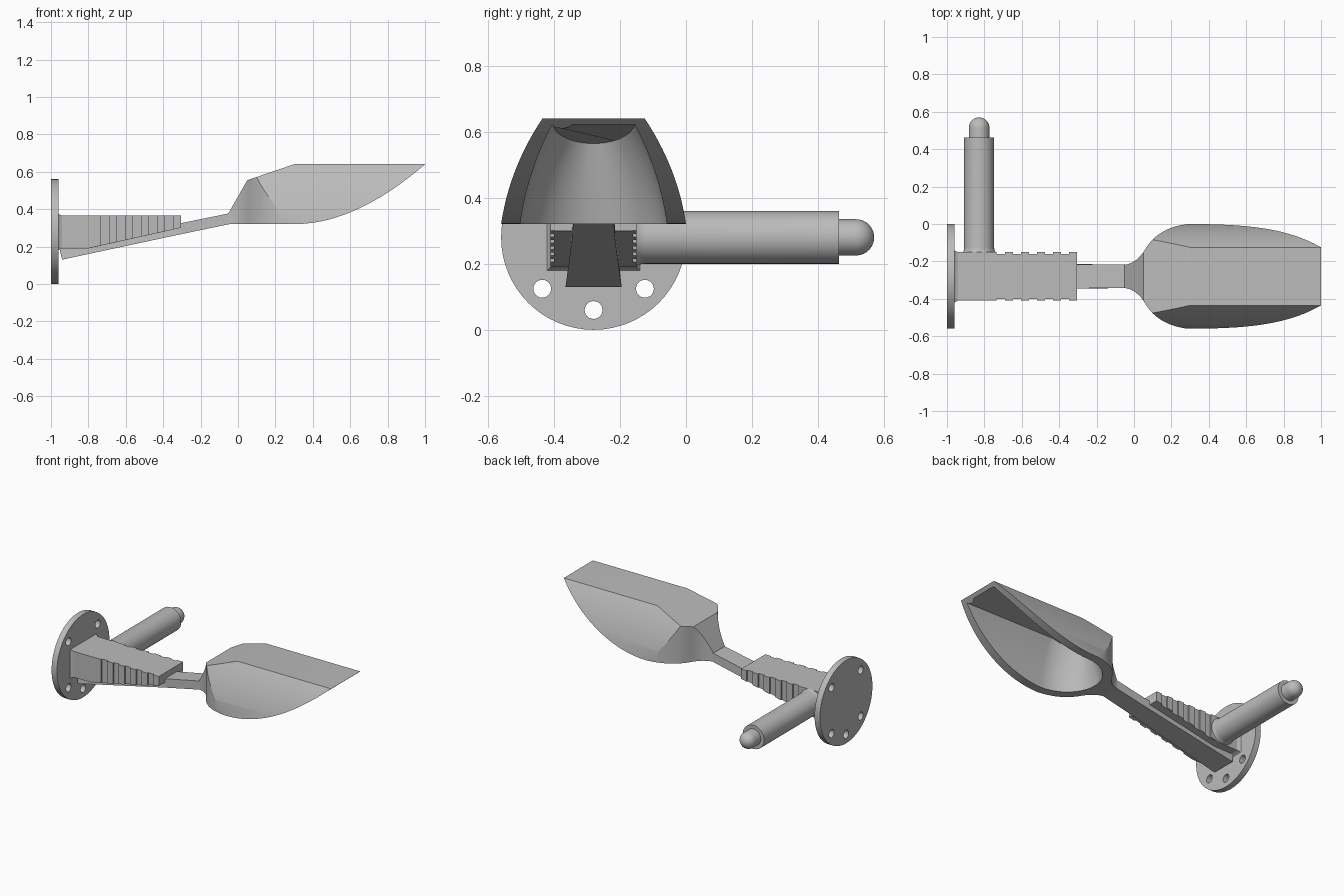
import bpy, bmesh, math
from mathutils import Vector

if "Cube" in bpy.data.objects:
    bpy.data.objects.remove(bpy.data.objects["Cube"])

CY, CZ = -0.28, 0.28          # centre line of the tool

grey = bpy.data.materials.new("plain_grey")
grey.use_nodes = True
grey.diffuse_color = (0.5, 0.5, 0.5, 1)
grey.node_tree.nodes["Principled BSDF"].inputs["Base Color"].default_value = (0.5, 0.5, 0.5, 1)


def finish(name, bm):
    bmesh.ops.recalc_face_normals(bm, faces=bm.faces)
    mesh = bpy.data.meshes.new(name)
    bm.to_mesh(mesh)
    bm.free()
    mesh.materials.append(grey)
    ob = bpy.data.objects.new(name, mesh)
    bpy.context.collection.objects.link(ob)
    return ob


def activate(ob):
    bpy.ops.object.select_all(action='DESELECT')
    ob.select_set(True)
    bpy.context.view_layer.objects.active = ob


def smooth(ob, degrees=30):
    activate(ob)
    bpy.ops.object.shade_smooth_by_angle(angle=math.radians(degrees))


def loft(name, rings):
    """Skin equal-length closed rings and cap both ends."""
    bm = bmesh.new()
    rows = [[bm.verts.new(p) for p in ring] for ring in rings]
    n = len(rows[0])
    for a, b in zip(rows, rows[1:]):
        for i in range(n):
            j = (i + 1) % n
            bm.faces.new((a[i], a[j], b[j], b[i]))
    bm.faces.new(rows[0])
    bm.faces.new(rows[-1])
    return finish(name, bm)


def prism(name, outline, axis, lo, hi):
    """Extrude a 2D outline along an axis."""
    place = {'x': lambda p, t: (t, p[0], p[1]),
             'y': lambda p, t: (p[0], t, p[1]),
             'z': lambda p, t: (p[0], p[1], t)}[axis]
    return loft(name, [[place(p, t) for p in outline] for t in (lo, hi)])


def lathe(name, profile, centre, axis, n=48):
    """Turn (radius, position) pairs around an axis line."""
    rings = []
    for r, t in profile:
        ring = []
        for i in range(n):
            a = 2 * math.pi * i / n
            u, v = r * math.cos(a), r * math.sin(a)
            ring.append((t, centre[0] + u, centre[1] + v) if axis == 'x'
                        else (centre[0] + u, t, centre[1] + v))
        rings.append(ring)
    return loft(name, rings)


def boolean(ob, cutter, operation):
    mod = ob.modifiers.new("cut", 'BOOLEAN')
    mod.operation, mod.solver, mod.object = operation, 'EXACT', cutter
    activate(ob)
    bpy.ops.object.modifier_apply(modifier=mod.name)
    bpy.data.objects.remove(cutter)


def bezier(p0, p1, p2, n):
    p0, p1, p2 = map(Vector, (p0, p1, p2))
    return [tuple(p0 * (1 - t) ** 2 + p1 * 2 * t * (1 - t) + p2 * t * t)
            for t in (i / n for i in range(n + 1))]


def both_sides(half):
    """Mirror (length, half width) points about the centre line."""
    return [(x, CY + w) for x, w in half] + [(x, CY - w) for x, w in reversed(half)]


# mounting flange with five bolt holes
flange = lathe("flange", [(0.28, -1), (0.28, -0.96)], (CY, CZ), 'x', 64)
for deg in (45, 135, 225, 270, 315):
    a = math.radians(deg)
    hole = (CY + 0.22 * math.cos(a), CZ + 0.22 * math.sin(a))
    boolean(flange, lathe("hole_cutter", [(0.027, -1.1), (0.027, -0.9)], hole, 'x', 24), 'DIFFERENCE')
smooth(flange)

# side handle with flared root and domed tip
dome = [(0.055 * math.cos(a), 0.515 + 0.055 * math.sin(a))
        for a in (math.radians(d) for d in range(0, 86, 12))]
handle = lathe("side_handle", [(0.08, -0.25), (0.08, -0.162), (0.087, -0.15), (0.082, -0.14),
                               (0.08, -0.125), (0.08, 0.463)], (-0.828, CZ), 'y')
tip = lathe("handle_tip", [(0.055, 0.45)] + dome, (-0.828, CZ), 'y')
smooth(handle)
smooth(tip)


# grip block with a sloping underside
def grip_floor(x):
    return 0.30 + (x + 0.305) * 0.221


grip = prism("grip_block", [(-0.97, 0.365), (-0.305, 0.365), (-0.305, 0.30),
                            (-0.8, 0.19), (-0.97, 0.19)], 'y', CY - 0.12, CY + 0.12)
for side in (-1, 1):
    cheek = prism("grip_cheek", [(-0.97, 0.365), (-0.735, 0.365), (-0.735, grip_floor(-0.735)),
                                 (-0.8, 0.19), (-0.97, 0.19)], 'y', CY + side * 0.118, CY + side * 0.13)
    for i in range(5):
        x0 = -0.69 + i * 0.0855
        x1 = x0 + 0.0435
        prism("grip_ridge", [(x0, 0.365), (x1, 0.365), (x1, grip_floor(x1)), (x0, grip_floor(x0))],
              'y', CY + side * 0.118, CY + side * 0.13)

# flared collar joining grip and flange
loft("grip_collar", [[(x, CY + sy * (0.13 + e), z) for sy, z in
                      ((-1, 0.19 - e), (1, 0.19 - e), (1, 0.365 + e), (-1, 0.365 + e))]
                     for x, e in ((-0.965, 0.015), (-0.955, 0.006), (-0.94, 0))])

# sloping arm, wider towards the flange
loft("arm", [[(x, CY - w, z), (x, CY + w, z), (x2, CY + w2, z2), (x2, CY - w2, z2)]
             for x, w, z, x2, w2, z2 in ((-0.94, 0.085, 0.13, -0.955, 0.075, 0.19),
                                         (-0.30, 0.066, 0.267, -0.305, 0.064, 0.325),
                                         (-0.04, 0.062, 0.321, -0.04, 0.062, 0.379))])

# scoop shell: side profile, plan and cross-section intersected
rim = bezier((0.3, 0.32), (0.63, 0.32), (1, 0.64), 24)
scoop = prism("scoop", rim + [(0.3, 0.64), (0.05, 0.555), (-0.05, 0.38), (-0.05, 0.32)],
              'y', CY - 0.4, CY + 0.4)
plan = ([(-0.1, 0.062)] + bezier((-0.05, 0.062), (0.015, 0.07), (0.06, 0.145), 8)
        + bezier((0.06, 0.145), (0.13, 0.265), (0.3, 0.281), 12)[1:] + [(1.1, 0.281)])
boolean(scoop, prism("plan_cutter", both_sides(plan), 'z', 0.1, 0.8), 'INTERSECT')
arc = bezier((0.28, 0.32), (0.255, 0.49), (0.155, 0.64), 16)
section = [(0.281, 0.30)] + arc + [(0.14, 0.665)]
section = [(y, z) for z, y in both_sides([(z, w) for w, z in section])]
boolean(scoop, prism("section_cutter", section, 'x', -0.2, 1.2), 'INTERSECT')

# hollow with a tapered round back and a ceiling following the roof
levels = bezier((0.225, 0.30), (0.205, 0.47), (0.125, 0.622), 10)
rings = []
for w, z in levels:
    k = (z - 0.30) / 0.322
    back = 0.07 + 0.06 * k
    half = [(0.32 - (0.32 - back) * math.sin(a), w * math.cos(a))
            for a in (math.radians(d) for d in range(0, 90, 6))]
    outline = both_sides([(1.2, w)] + half)
    rings.append([(x, y, z - k * max(0, 0.3 - x) * 0.34) for x, y in outline])
boolean(scoop, loft("hollow_cutter", rings), 'DIFFERENCE')
smooth(scoop, 20)
